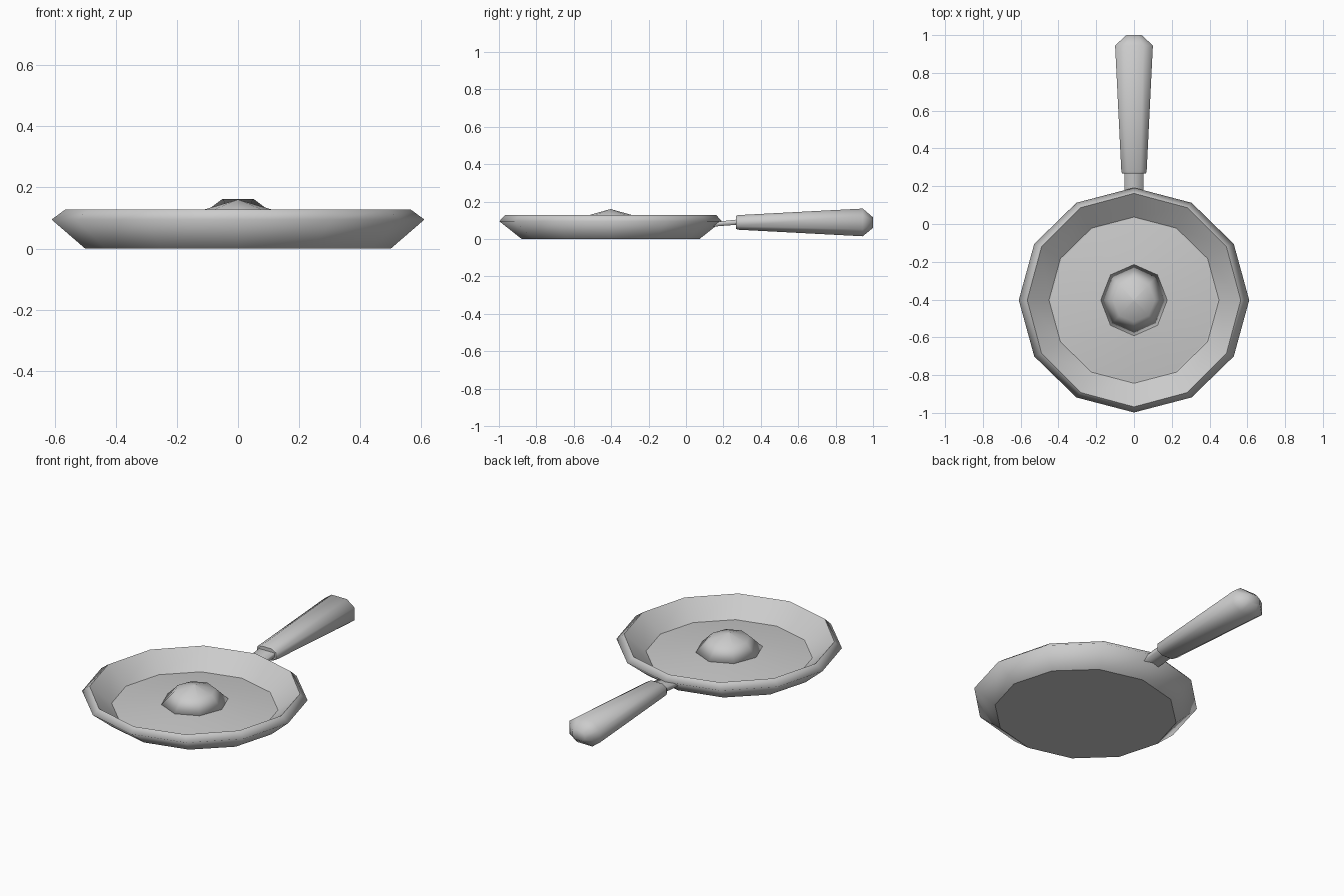
import bpy, bmesh, math

if "Cube" in bpy.data.objects:
    bpy.data.objects.remove(bpy.data.objects["Cube"])

grey = bpy.data.materials.new("plain grey")
grey.diffuse_color = (0.6, 0.6, 0.6, 1)
grey.use_nodes = True
grey.node_tree.nodes["Principled BSDF"].inputs["Base Color"].default_value = grey.diffuse_color


def loft(name, rings, sharp=(), cap_start=True, cap_end=True):
    """Bridge rings of points; ring numbers in sharp keep hard edges."""
    bm = bmesh.new()
    loops = [[bm.verts.new(p) for p in ring] for ring in rings]
    n = len(rings[0])
    for a, b in zip(loops, loops[1:]):
        for i in range(n):
            j = (i + 1) % n
            bm.faces.new((a[i], a[j], b[j], b[i]))
    if cap_start:
        bm.faces.new(loops[0][::-1])
    if cap_end:
        bm.faces.new(loops[-1])
    bmesh.ops.recalc_face_normals(bm, faces=bm.faces)
    for f in bm.faces:
        f.smooth = True
    for k in sharp:
        for i in range(n):
            e = bm.edges.get((loops[k][i], loops[k][(i + 1) % n]))
            e.smooth = False
    me = bpy.data.meshes.new(name)
    bm.to_mesh(me)
    bm.free()
    me.materials.append(grey)
    ob = bpy.data.objects.new(name, me)
    bpy.context.collection.objects.link(ob)
    return ob


def circle(n, rx, ry, z, cy=-0.403):
    return [(rx * math.cos(2 * math.pi * i / n),
             cy + ry * math.sin(2 * math.pi * i / n), z) for i in range(n)]


def octagon(y, hx, hz, cz):
    """Chamfered cross-section across the handle."""
    a, b = 0.5 * hx, 0.5 * hz
    pts = [(hx, -b), (hx, b), (a, hz), (-a, hz),
           (-hx, b), (-hx, -b), (-a, -hz), (a, -hz)]
    return [(x, y, cz + z) for x, z in pts]


def rect(y, hx, z0, z1):
    return [(-hx, y, z0), (hx, y, z0), (hx, y, z1), (-hx, y, z1)]


# Twelve-sided pan with folded rim and inner floor
loft("pan", [circle(12, 0.50, 0.475, 0.0),
             circle(12, 0.61, 0.595, 0.095),
             circle(12, 0.565, 0.565, 0.128),
             circle(12, 0.45, 0.44, 0.03)], sharp=(0, 2, 3))

# Gently sloping egg white
loft("egg_white", [circle(12, 0.44, 0.435, 0.031),
                   circle(12, 0.18, 0.19, 0.06)], cap_start=False)

# Domed yolk
loft("egg_yolk", [circle(8, 0.18, 0.193, 0.056),
                  circle(8, 0.11, 0.115, 0.128),
                  circle(8, 0.002, 0.002, 0.16)])

# Flat stem joining pan and handle
loft("handle_stem", [rect(0.14, 0.05, 0.066, 0.09),
                     rect(0.29, 0.05, 0.078, 0.106)], sharp=(0, 1))

# Tapered grip
loft("handle_grip", [octagon(0.268, 0.062, 0.034, 0.089),
                     octagon(0.278, 0.067, 0.039, 0.089),
                     octagon(0.945, 0.10, 0.074, 0.089),
                     octagon(1.0, 0.04, 0.028, 0.088)], sharp=(0,))
